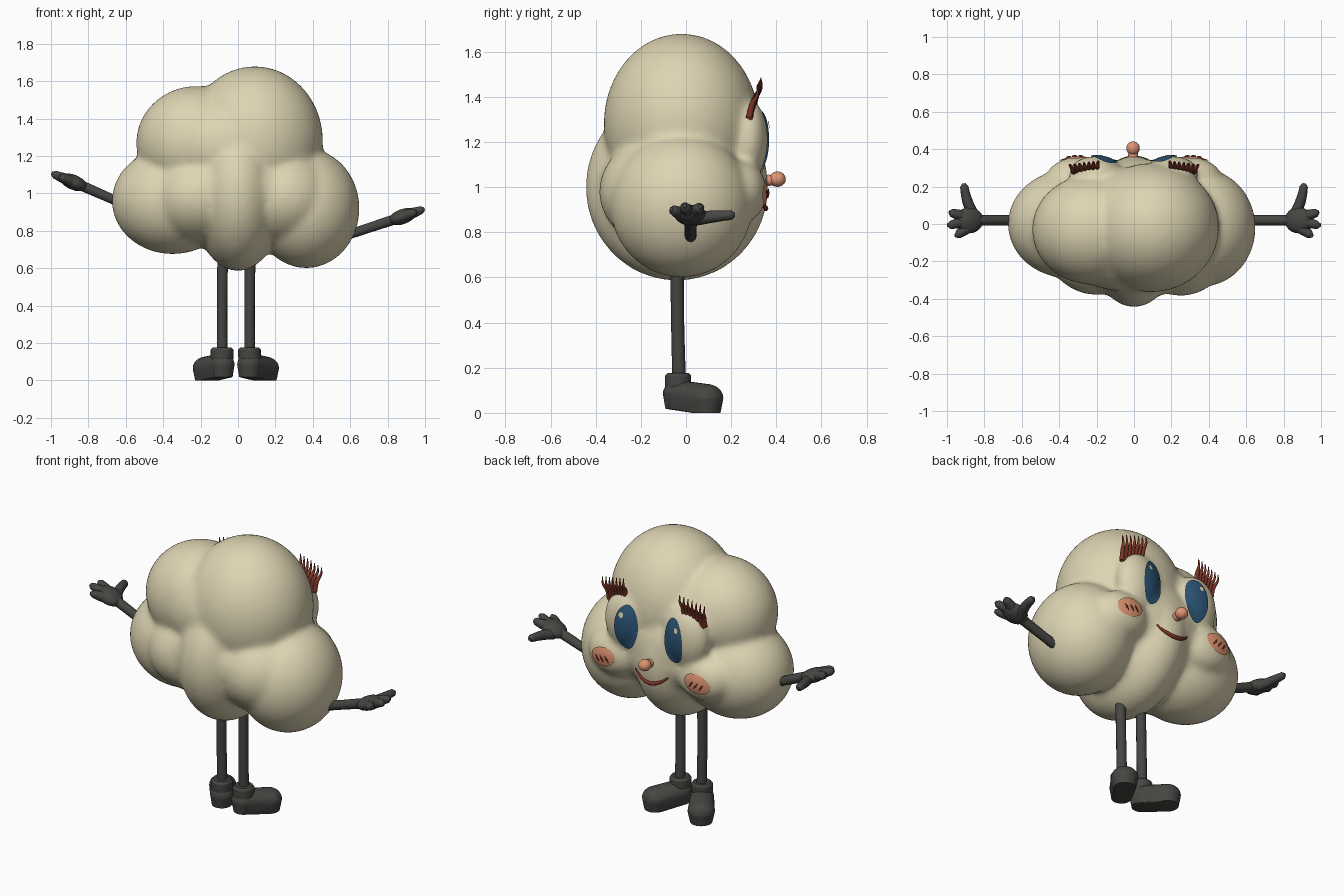
import bpy, bmesh, math
from mathutils import Vector, Matrix
from mathutils.bvhtree import BVHTree

if "Cube" in bpy.data.objects:
    bpy.data.objects.remove(bpy.data.objects["Cube"])


def material(name, r, g, b):
    m = bpy.data.materials.new(name)
    m.use_nodes = True
    m.diffuse_color = (r, g, b, 1)
    node = m.node_tree.nodes["Principled BSDF"]
    node.inputs["Base Color"].default_value = (r, g, b, 1)
    node.inputs["Roughness"].default_value = 0.8
    return m


CREAM = material("cream", 0.73, 0.66, 0.45)
CHARCOAL = material("charcoal", 0.06, 0.062, 0.055)
BLUE = material("blue", 0.025, 0.09, 0.18)
CORAL = material("coral", 0.74, 0.30, 0.17)
DARK_RED = material("dark_red", 0.20, 0.035, 0.02)


def add_object(name, mesh, mat):
    mesh.materials.clear()
    mesh.materials.append(mat)
    mesh.polygons.foreach_set("use_smooth", [True] * len(mesh.polygons))
    mesh.set_sharp_from_angle(angle=math.radians(50))
    ob = bpy.data.objects.new(name, mesh)
    bpy.context.collection.objects.link(ob)
    return ob


def from_bmesh(name, bm, mat):
    mesh = bpy.data.meshes.new(name)
    bm.to_mesh(mesh)
    bm.free()
    return add_object(name, mesh, mat)


def ellipsoid(bm, centre, radii, segs=32):
    m = Matrix.Translation(centre) @ Matrix.Diagonal((*radii, 1))
    bmesh.ops.create_uvsphere(bm, u_segments=segs, v_segments=segs // 2, radius=1, matrix=m)


def evaluated_mesh(ob):
    dg = bpy.context.evaluated_depsgraph_get()
    return bpy.data.meshes.new_from_object(ob.evaluated_get(dg))


def tube(name, points, radii, mat):
    """Round tapered tube through the points, turned into a mesh."""
    cu = bpy.data.curves.new(name + "_path", "CURVE")
    cu.dimensions = "3D"
    cu.bevel_depth = 1
    cu.bevel_resolution = 3
    cu.use_fill_caps = True
    cu.resolution_u = 6
    sp = cu.splines.new("BEZIER")
    sp.bezier_points.add(len(points) - 1)
    for bp, p, r in zip(sp.bezier_points, points, radii):
        bp.co, bp.radius = p, r
        bp.handle_left_type = bp.handle_right_type = "AUTO"
    path = bpy.data.objects.new(name + "_path", cu)
    bpy.context.collection.objects.link(path)
    mesh = evaluated_mesh(path)
    bpy.data.objects.remove(path)
    return add_object(name, mesh, mat)


# Cloud body: overlapping lobes fused into one smooth skin
lobes = [
    ((0.09, -0.02, 1.28), (0.365, 0.345, 0.40)),
    ((-0.22, -0.03, 1.27), (0.325, 0.295, 0.305)),
    ((-0.05, -0.03, 1.25), (0.40, 0.33, 0.30)),
    ((0.365, -0.02, 0.92), (0.285, 0.315, 0.32)),
    ((-0.35, 0.0, 0.96), (0.325, 0.29, 0.285)),
    ((0.25, -0.05, 0.98), (0.29, 0.335, 0.27)),
    ((-0.2, -0.05, 0.98), (0.30, 0.33, 0.26)),
    ((0, -0.04, 1.0), (0.25, 0.405, 0.415)),
    ((0, -0.025, 1.02), (0.46, 0.375, 0.27)),
    ((0, 0.0, 1.08), (0.45, 0.35, 0.32)),
]
# Eye sockets and full cheeks
for s in (1, -1):
    lobes.append(((s * 0.205, 0.275, 1.21), (0.14, 0.088, 0.18)))
    lobes.append(((s * 0.30, 0.245, 0.98), (0.17, 0.112, 0.14)))
bm = bmesh.new()
for centre, radii in lobes:
    ellipsoid(bm, centre, radii, 48)
rough = from_bmesh("body_lobes", bm, CREAM)
fuse = rough.modifiers.new("fuse", "REMESH")
fuse.mode = "VOXEL"
fuse.voxel_size = 0.016
soften = rough.modifiers.new("soften", "SMOOTH")
soften.factor = 0.5
soften.iterations = 14
body_mesh = evaluated_mesh(rough)
bpy.data.objects.remove(rough)
add_object("cloud_body", body_mesh, CREAM)
skin = BVHTree.FromPolygons([v.co for v in body_mesh.vertices],
                            [p.vertices for p in body_mesh.polygons])


def on_face(x, z, lift=0.005):
    """Point on the face side of the body, lifted off the skin."""
    hit, normal, _, _ = skin.ray_cast(Vector((x, 2, z)), Vector((0, -1, 0)))
    return hit + Vector((0, lift, 0)) + normal * lift * 0.5


def decal(name, cx, cz, rx, rz, turn, mat, lift=0.005):
    """Thin oval patch that follows the skin."""
    bm = bmesh.new()
    n, rings = 32, 6
    rot = Matrix.Rotation(turn, 2)

    def vert(k, i):
        a = math.tau * i / n
        d = rot @ Vector((rx * math.cos(a), rz * math.sin(a))) * (k / rings)
        return bm.verts.new(on_face(cx + d.x, cz + d.y, lift))

    centre = vert(0, 0)
    loops = [[vert(k, i) for i in range(n)] for k in range(1, rings + 1)]
    for i in range(n):
        j = (i + 1) % n
        bm.faces.new((centre, loops[0][j], loops[0][i]))
        for a, b in zip(loops, loops[1:]):
            bm.faces.new((a[i], a[j], b[j], b[i]))
    return from_bmesh(name, bm, mat)


# Face details, mirrored
for side, s in (("left", 1), ("right", -1)):
    decal(side + "_eye", s * 0.16, 1.2, 0.07, 0.135, s * 0.03, BLUE)
    decal(side + "_eye_glint", s * 0.185, 1.275, 0.014, 0.016, 0, CREAM, 0.009)
    decal(side + "_cheek", s * 0.318, 0.98, 0.083, 0.057, -s * 0.2, CORAL)
    for i in range(3):
        x, z = 0.285 + 0.032 * i, 0.975 - 0.004 * i
        tube(f"{side}_cheek_mark_{i}",
             [on_face(s * (x + d), z + 1.4 * d, 0.007) for d in (-0.012, 0, 0.012)],
             (0.002, 0.005, 0.002), DARK_RED)
    # Lashes stand close together in a straight row, merging into a band at the lid
    roots = [Vector((s * (0.198 + 0.021 * i), 0.298 - 0.003 * i, 1.345 - 0.006 * i))
             for i in range(7)]
    tube(side + "_lash_band", roots, [0.016] * 7, DARK_RED)
    for i, root in enumerate(roots):
        lean = s * (0.005 * i - 0.008)
        curl = [(0, 0, 0), (lean * 0.2, 0.014, 0.06), (lean * 0.8, 0.034, 0.095), (lean, 0.034, 0.14)]
        tube(f"{side}_lash_{i}", [root + Vector(c) for c in curl],
             (0.014, 0.013, 0.007, 0.002), DARK_RED)

# Smile
steps = [i / 4 - 1 for i in range(9)]
tube("mouth", [on_face(0.11 * t, 0.905 + 0.05 * t * t, 0.001) for t in steps],
     [0.004 + 0.008 * (1 - t * t) for t in steps], DARK_RED)

# Nose on a short stem
bm = bmesh.new()
ellipsoid(bm, (-0.005, 0.405, 1.035), (0.036, 0.037, 0.034), 24)
ellipsoid(bm, (-0.005, 0.365, 1.03), (0.027, 0.045, 0.025), 16)
from_bmesh("nose", bm, CORAL)

# Arms and hands: shoulder height, wrist height, tip height for each side
for side, s, z0, z1, z2 in (("left", 1, 0.77, 0.855, 0.915), ("right", -1, 0.92, 1.035, 1.105)):
    def at(x, y, drop=0):
        z = z0 + (z1 - z0) * (x - 0.56) / 0.26 if x < 0.82 else z1 + (z2 - z1) * (x - 0.82) / 0.17
        return Vector((s * x, y, z - drop))

    tube(side + "_arm", [at(0.5, 0.02), at(0.68, 0.02), at(0.84, 0.02)],
         (0.027, 0.027, 0.029), CHARCOAL)
    bm = bmesh.new()
    ellipsoid(bm, (0, 0, 0), (0.078, 0.07, 0.04), 24)
    palm = from_bmesh(side + "_palm", bm, CHARCOAL)
    palm.location = at(0.88, 0.02)
    palm.rotation_euler.y = -s * math.atan2(z2 - z1, 0.17)
    fingers = {"thumb": ((0.86, 0.05), (0.89, 0.12), (0.908, 0.2), (0.91, 0.217)),
               "first_finger": ((0.9, 0.04), (0.94, 0.05), (0.975, 0.06), (0.988, 0.064)),
               "middle_finger": ((0.9, 0.01), (0.94, 0.005), (0.98, -0.005), (0.997, -0.006)),
               "last_finger": ((0.87, -0.01), (0.91, -0.035), (0.94, -0.056), (0.955, -0.066))}
    for name, pts in fingers.items():
        drop = 0.01 if name == "thumb" else 0
        tube(f"{side}_{name}", [at(x, y, drop) for x, y in pts],
             (0.03, 0.028, 0.022, 0.009), CHARCOAL)

# Legs and shoes, toes turned outward
for side, s, x in (("left", 1, 0.062), ("right", -1, -0.085)):
    tube(side + "_leg", [(x + 0.004, -0.04, 0.72), (x, -0.037, 0.4), (x, -0.03, 0.12)],
         (0.03, 0.029, 0.03), CHARCOAL)
    place = Matrix.Translation((x, -0.035, 0)) @ Matrix.Rotation(-s * math.radians(33), 4, "Z")

    # Rounded upper and tilted sole wrapped as one shape
    bm = bmesh.new()
    ellipsoid(bm, (0, 0, 0.085), (0.066, 0.068, 0.06), 24)
    ellipsoid(bm, (0, 0.15, 0.066), (0.076, 0.074, 0.062), 24)
    for y, r, z in ((0, 0.056, 0.018), (0.15, 0.062, 0.0)):
        bmesh.ops.create_cone(bm, cap_ends=True, segments=32, radius1=r, radius2=r, depth=0.02,
                              matrix=Matrix.Translation((0, y, z + 0.01)))
    hull = bmesh.ops.convex_hull(bm, input=bm.verts)
    inner = {g for g in hull["geom_interior"] if isinstance(g, bmesh.types.BMVert)}
    bmesh.ops.delete(bm, geom=list(inner), context="VERTS")
    bmesh.ops.transform(bm, matrix=place, verts=bm.verts)
    from_bmesh(side + "_shoe", bm, CHARCOAL)

    tube(side + "_shoe_cuff", [(x, -0.035, z) for z in (0.09, 0.13, 0.165, 0.176)],
         (0.058, 0.061, 0.061, 0.05), CHARCOAL)
